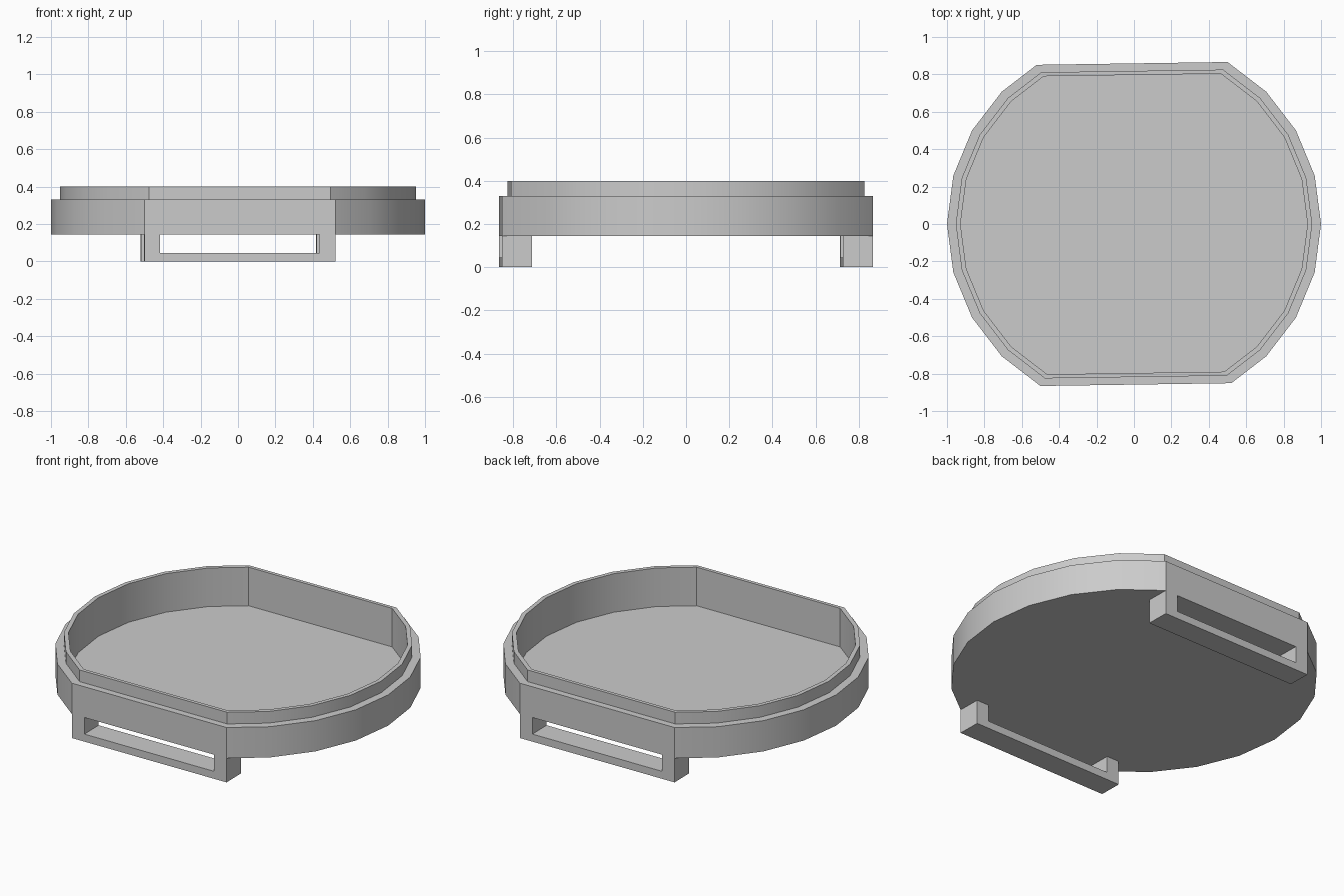
import bpy, bmesh, math
from mathutils import Vector, Matrix

if "Cube" in bpy.data.objects:
    bpy.data.objects.remove(bpy.data.objects["Cube"])


def make_object(name, bm):
    bmesh.ops.recalc_face_normals(bm, faces=bm.faces)
    mesh = bpy.data.meshes.new(name)
    bm.to_mesh(mesh)
    bm.free()
    obj = bpy.data.objects.new(name, mesh)
    bpy.context.collection.objects.link(obj)
    return obj


# Outline: a 24-sided circle with a slightly skewed flat at front and back
half = [Vector((math.cos(math.radians(a)), math.sin(math.radians(a)))) for a in range(0, 61, 15)]
half.append(half[4].copy())
half[5] = Vector((-0.52, 0.851))
half += [Vector((math.cos(math.radians(a)), math.sin(math.radians(a)))) for a in (135, 150, 165)]
outline = half + [-p for p in half]

# Case: outer wall, step, raised lip, inner wall and floor, as (scale, z) rings
rings = [(1, 0.145), (1, 0.33), (0.953, 0.33), (0.953, 0.40), (0.928, 0.40), (0.928, 0.168)]
bm = bmesh.new()
loops = [[bm.verts.new((p.x * s, p.y * s, z)) for p in outline] for s, z in rings]
n = len(outline)
for a, b in zip(loops, loops[1:]):
    for i in range(n):
        j = (i + 1) % n
        bm.faces.new((a[i], a[j], b[j], b[i]))
bm.faces.new(loops[0])
bm.faces.new(loops[-1])
case = make_object("case_tray", bm)
bpy.context.view_layer.objects.active = case
case.select_set(True)
bpy.ops.object.shade_smooth_by_angle(angle=math.radians(30))
case.select_set(False)


# Strap loops: U-shaped brackets below each flat, extruded inwards
def strap_loop(name, turn):
    left, right = -half[4], -half[5]
    along = (right - left).normalized()
    inward = Vector((-along.y, along.x)) * 0.138
    length = (right - left).length
    post, bar, top = 0.083, 0.045, 0.145
    profile = [(0, 0), (length, 0), (length, top), (length - post, top),
               (length - post, bar), (post, bar), (post, top), (0, top)]
    bm = bmesh.new()
    face = bm.faces.new([bm.verts.new((*(left + along * u), z)) for u, z in profile])
    out = bmesh.ops.extrude_face_region(bm, geom=[face], use_keep_orig=True)
    moved = [v for v in out["geom"] if isinstance(v, bmesh.types.BMVert)]
    bmesh.ops.translate(bm, verts=moved, vec=(inward.x, inward.y, 0))
    bm.transform(Matrix.Rotation(turn, 4, 'Z'))
    return make_object(name, bm)


strap_loop("front_strap_loop", 0)
strap_loop("back_strap_loop", math.pi)
